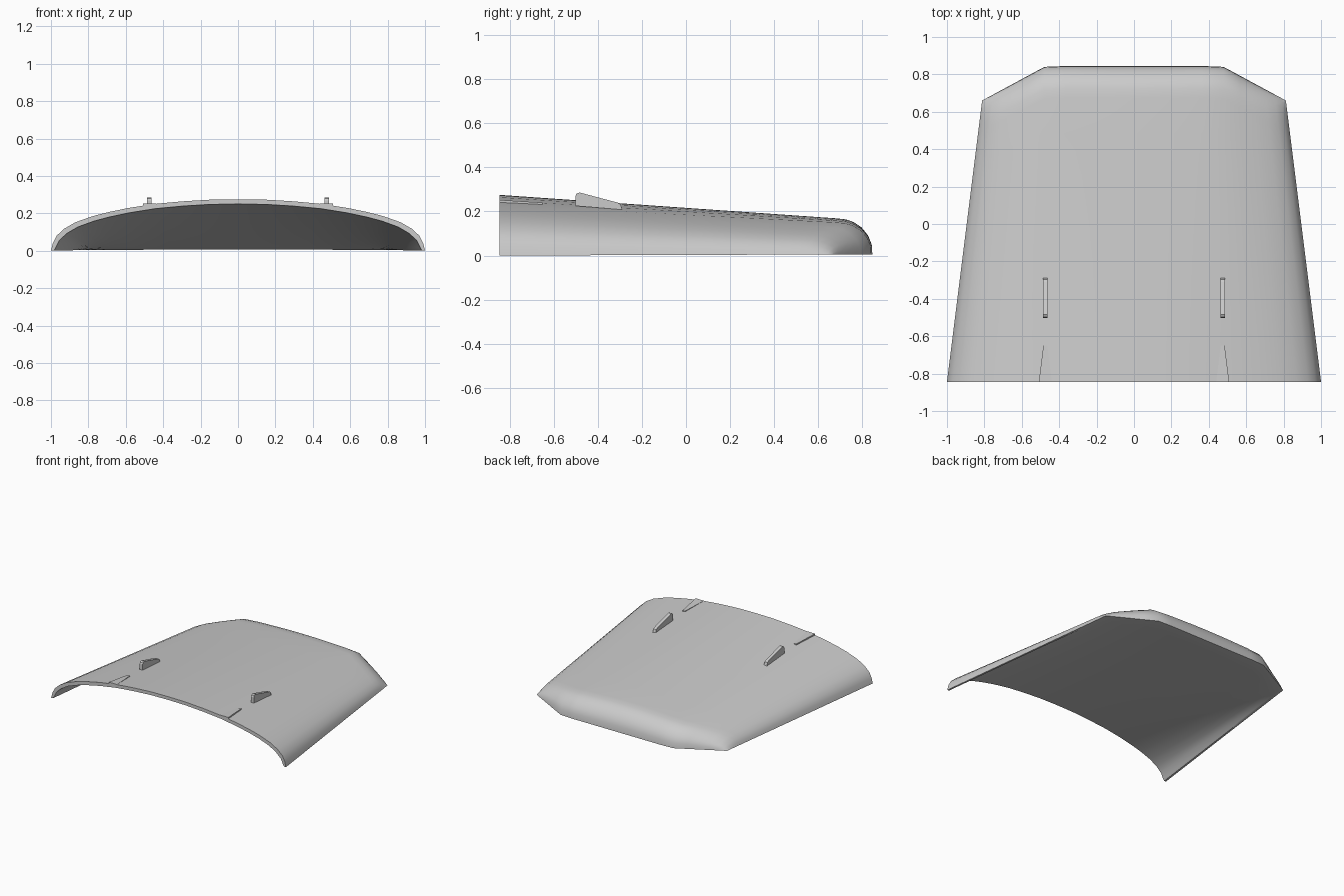
import bpy, bmesh
from mathutils import Vector

cube = bpy.data.objects.get("Cube")
if cube:
    bpy.data.objects.remove(cube)

grey = bpy.data.materials.new("light_grey")
grey.use_nodes = True
grey.diffuse_color = (0.6, 0.6, 0.6, 1)
grey.node_tree.nodes["Principled BSDF"].inputs["Base Color"].default_value = (0.6, 0.6, 0.6, 1)

FRONT, BACK = -0.845, 0.845


def add_object(name, bm):
    bmesh.ops.recalc_face_normals(bm, faces=bm.faces)
    mesh = bpy.data.meshes.new(name)
    bm.to_mesh(mesh)
    bm.free()
    mesh.materials.append(grey)
    obj = bpy.data.objects.new(name, mesh)
    bpy.context.collection.objects.link(obj)
    return obj


def smooth(obj, angle):
    bpy.ops.object.select_all(action="DESELECT")
    obj.select_set(True)
    bpy.context.view_layer.objects.active = obj
    bpy.ops.object.shade_smooth_by_angle(angle=angle)


# Arch: (share of half width, height at front, height at back)
ARCH = [(0, .275, .166), (.15, .273, .165), (.3, .264, .161), (.45, .25, .156),
        (.59, .228, .148), (.7, .205, .127), (.78, .184, .110), (.87, .152, .088),
        (.93, .117, .066), (.97, .08, .044), (.99, .04, .022), (1, 0, .005)]
# Rear roll-off: (distance from rear edge, share of arch height)
ROLL = [(.17, 1), (.12, .99), (.085, .93), (.05, .8), (.02, .58), (.003, .32), (0, .03)]


def half_width(y):
    return 1 - 0.188 * (y - FRONT) / (0.66 - FRONT)


def rear_edge(x):
    # Straight in the middle, chamfered at the corners
    return BACK - max(0, x - 0.47) * 0.54


def outer_column(side, u, z_front, z_back):
    end = rear_edge(u * 0.812)
    start = end - ROLL[0][0]
    steps = [(FRONT + (start - FRONT) * i / 8, 1) for i in range(8)]
    steps += [(end - d, f) for d, f in ROLL]
    points = []
    for y, f in steps:
        t = (y - FRONT) / (0.72 - FRONT)
        z = z_front + (z_back - z_front) * t
        points.append(Vector((side * u * half_width(min(y, 0.66)), y, max(z * f, 0.005 * t))))
    return points


def inner_column(outer):
    # Straight underside from the front arch down to the rear bottom lip
    first, last = outer[0], outer[-1]
    a = Vector((first.x * 0.985, FRONT, max(0, first.z - 0.025)))
    b = Vector((last.x * 0.985, last.y - 0.008, last.z))
    return [a.lerp(b, j / (len(outer) - 1)) for j in range(len(outer))]


# Curved hood with a sloping underside
bm = bmesh.new()
columns = [outer_column(-1, *a) for a in reversed(ARCH[1:])] + [outer_column(1, *a) for a in ARCH]
skins = [[[bm.verts.new(p) for p in c] for c in layer]
         for layer in (columns, [inner_column(c) for c in columns])]
for skin in skins:
    for a, b in zip(skin, skin[1:]):
        for j in range(len(a) - 1):
            bm.faces.new((a[j], b[j], b[j + 1], a[j + 1]))


def rim(skin):
    # Boundary loop: front, one side, rear, other side
    return ([c[0] for c in skin] + skin[-1][1:]
            + [c[-1] for c in reversed(skin[:-1])] + skin[0][-2:0:-1])


outer_rim, inner_rim = rim(skins[0]), rim(skins[1])
for i in range(len(outer_rim)):
    bm.faces.new((outer_rim[i - 1], outer_rim[i], inner_rim[i], inner_rim[i - 1]))
smooth(add_object("hood_shell", bm), 0.6)


def extrude_x(name, profile, x, width):
    bm = bmesh.new()
    face = bm.faces.new([bm.verts.new((x - width / 2, y, z)) for y, z in profile])
    out = bmesh.ops.extrude_face_region(bm, geom=[face])
    moved = [v for v in out["geom"] if isinstance(v, bmesh.types.BMVert)]
    bmesh.ops.translate(bm, verts=moved, vec=(width, 0, 0))
    return add_object(name, bm)


FIN = [(-.502, .225), (-.502, .268), (-.497, .28), (-.483, .286),
       (-.31, .24), (-.297, .232), (-.289, .208)]
WEDGE = [(FRONT, .236), (FRONT, .252), (-.65, .24), (-.65, .23)]

for side, name in ((1, "left"), (-1, "right")):
    # Upright fin
    extrude_x(name + "_fin", FIN, side * 0.474, 0.025)
    # Tapered wedge at the front edge
    wedge = extrude_x(name + "_wedge", WEDGE, side * 0.474, 0.07)
    for v in wedge.data.vertices:
        if v.co.y > -0.7:
            v.co.x = side * 0.474 + (v.co.x - side * 0.474) * 0.3
